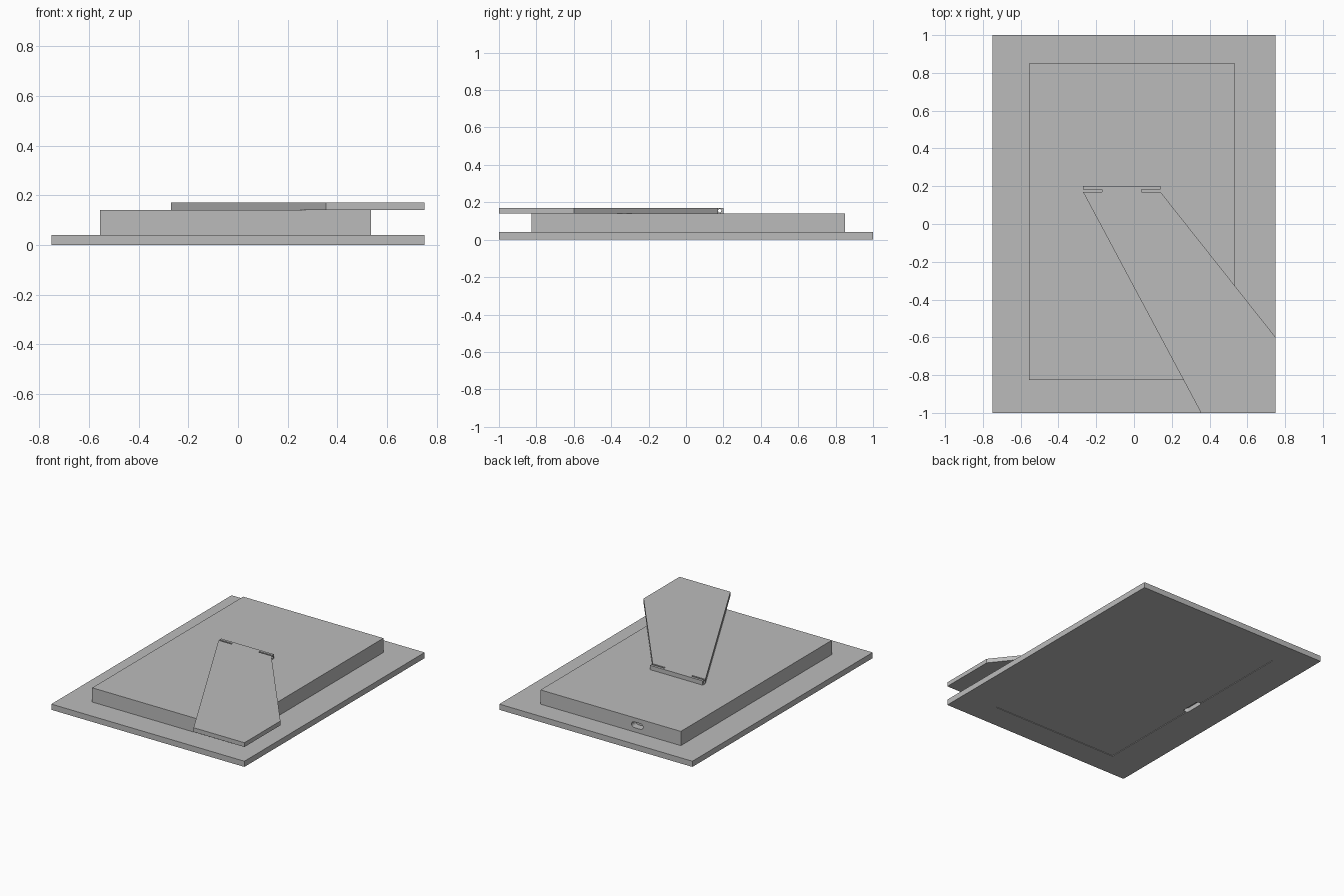
import bpy
import bmesh
import math

if "Cube" in bpy.data.objects:
    bpy.data.objects.remove(bpy.data.objects["Cube"], do_unlink=True)

# One plain grey for everything
grey = bpy.data.materials.new("plain_grey")
grey.use_nodes = True
colour = (0.5, 0.5, 0.5, 1)
grey.diffuse_color = colour
grey.node_tree.nodes["Principled BSDF"].inputs["Base Color"].default_value = colour


def prism(name, outline, z0, z1):
    """Extrude a flat xy outline from z0 to z1."""
    bm = bmesh.new()
    face = bm.faces.new([bm.verts.new((x, y, z0)) for x, y in outline])
    ext = bmesh.ops.extrude_face_region(bm, geom=[face])
    top = [v for v in ext["geom"] if isinstance(v, bmesh.types.BMVert)]
    bmesh.ops.translate(bm, verts=top, vec=(0, 0, z1 - z0))
    bmesh.ops.recalc_face_normals(bm, faces=bm.faces)
    mesh = bpy.data.meshes.new(name)
    bm.to_mesh(mesh)
    bm.free()
    mesh.materials.append(grey)
    obj = bpy.data.objects.new(name, mesh)
    bpy.context.scene.collection.objects.link(obj)
    return obj


def block(name, x0, x1, y0, y1, z0, z1):
    return prism(name, [(x0, y0), (x1, y0), (x1, y1), (x0, y1)], z0, z1)


def rounded(width, height, steps=8):
    """Stadium outline, centred on the origin."""
    r, half = height / 2, (width - height) / 2
    angles = [math.pi * i / steps - math.pi / 2 for i in range(steps + 1)]
    right = [(half + r * math.cos(a), r * math.sin(a)) for a in angles]
    return right + [(-x, -y) for x, y in right]


def cut(target, cutter):
    mod = target.modifiers.new(cutter.name, "BOOLEAN")
    mod.operation = "DIFFERENCE"
    mod.solver = "EXACT"
    mod.object = cutter
    cutter.hide_render = True
    cutter.hide_viewport = True
    cutter.display_type = "WIRE"


# Front plate with a shallow picture recess and a finger notch underneath
plate = block("front_plate", -0.75, 0.75, -1, 1, 0, 0.04)
cut(plate, block("recess_cutter", -0.505, 0.485, -0.82, 0.805, -0.02, 0.004))
notch = prism("notch_cutter", rounded(0.15, 0.035), -0.02, 0.03)
notch.rotation_euler.z = math.pi / 2
notch.location = (-0.495, 0, 0)
cut(plate, notch)

# Raised back box with a rounded slot in its end wall
box = block("back_box", -0.555, 0.535, -0.825, 0.85, 0.04, 0.14)
slot = prism("slot_cutter", rounded(0.09, 0.04), -0.05, 0.05)
slot.rotation_euler.x = math.pi / 2
slot.location = (-0.217, 0.85, 0.09)
cut(box, slot)

# Slanted stand leg, whose middle hinge tongue is narrower than its top
hinge = 0.17
leg = prism("stand_leg", [
    (-0.27, hinge), (0.355, -1), (0.75, -1), (0.75, -0.6), (0.14, hinge),
    (0.04, hinge), (0.04, 0.2), (-0.17, 0.2), (-0.17, hinge)], 0.14, 0.17)

# Hinge knuckles at both ends, behind a narrow gap
knuckles = [block("hinge_knuckle_" + side, x, x + 0.1, 0.182, 0.2, 0.14, 0.17)
            for side, x in (("right", -0.27), ("left", 0.04))]

# Pin hole through the whole hinge
pin = prism("pin_cutter", rounded(0.018, 0.018), -0.4, 0.4)
pin.rotation_euler.y = math.pi / 2
pin.location = (0, 0.18, 0.155)
for part in [leg] + knuckles:
    cut(part, pin)
